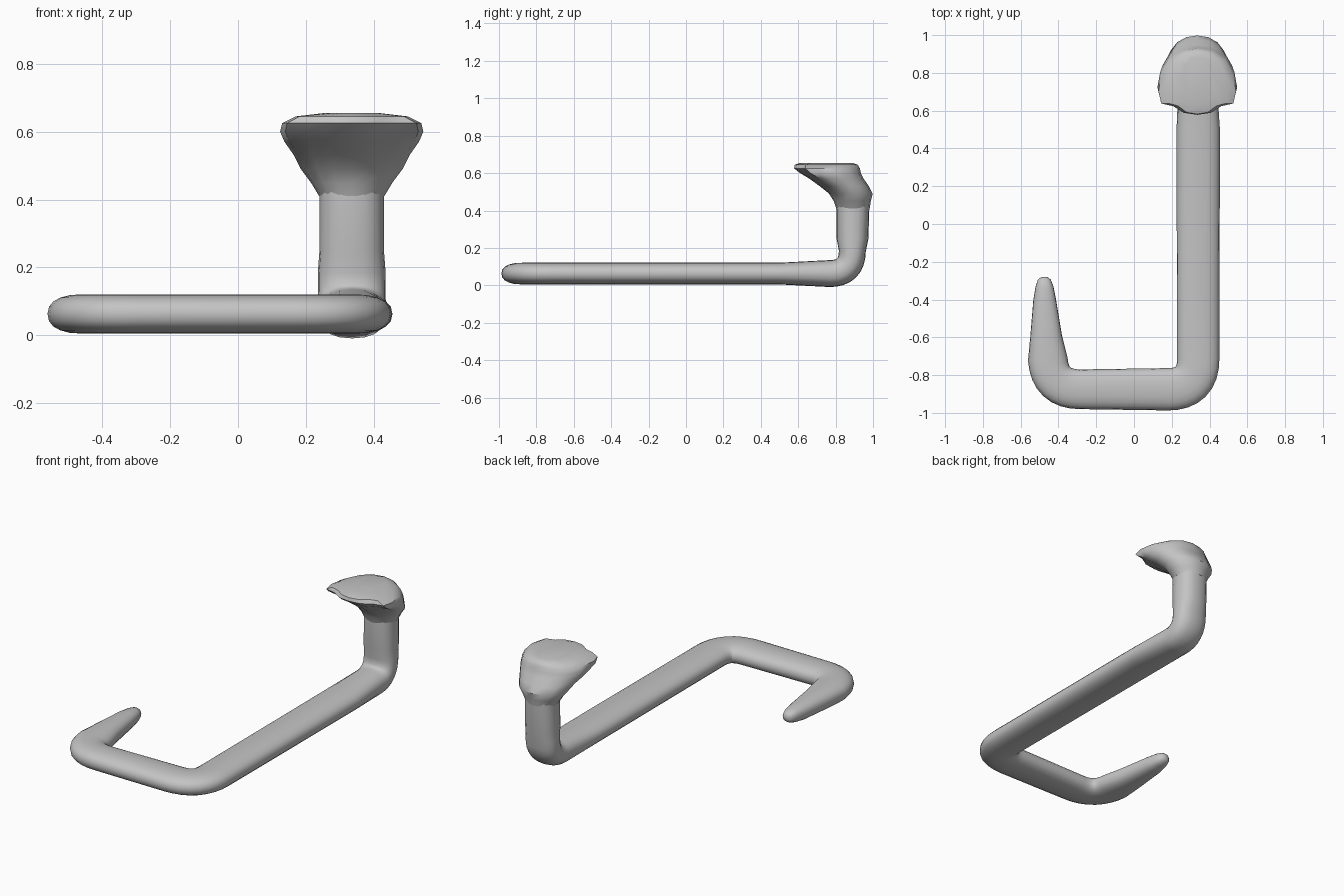
import bpy, bmesh, math
from mathutils import Vector

if "Cube" in bpy.data.objects:
    bpy.data.objects.remove(bpy.data.objects["Cube"])

grey = bpy.data.materials.new("plain grey")
grey.use_nodes = True
grey.diffuse_color = (0.55, 0.55, 0.55, 1)
grey.node_tree.nodes["Principled BSDF"].inputs["Base Color"].default_value = grey.diffuse_color


def loft(name, rings, angle):
    """Skin a list of equal-length point rings and cap both ends."""
    bm = bmesh.new()
    loops = [[bm.verts.new(p) for p in ring] for ring in rings]
    count = len(loops[0])
    for a, b in zip(loops, loops[1:]):
        for i in range(count):
            j = (i + 1) % count
            bm.faces.new((a[i], a[j], b[j], b[i]))
    bm.faces.new(loops[0])
    bm.faces.new(loops[-1])
    bmesh.ops.recalc_face_normals(bm, faces=bm.faces)
    mesh = bpy.data.meshes.new(name)
    bm.to_mesh(mesh)
    bm.free()
    mesh.materials.append(grey)
    obj = bpy.data.objects.new(name, mesh)
    bpy.context.collection.objects.link(obj)
    bpy.ops.object.select_all(action='DESELECT')
    obj.select_set(True)
    bpy.context.view_layer.objects.active = obj
    bpy.ops.object.shade_smooth_by_angle(angle=math.radians(angle))
    return obj


# Body path: x, y, z, half width, half height, corner trim
stations = [
    (-0.475, -0.28, 0.07, 0.016, 0.016, 0),
    (-0.475, -0.295, 0.07, 0.034, 0.030, 0),
    (-0.474, -0.33, 0.068, 0.047, 0.040, 0),
    (-0.473, -0.40, 0.066, 0.060, 0.048, 0),
    (-0.465, -0.60, 0.063, 0.085, 0.057, 0),
    (-0.445, -0.875, 0.063, 0.105, 0.058, 0.16),
    (0.34, -0.875, 0.063, 0.112, 0.058, 0.16),
    (0.34, 0.50, 0.063, 0.115, 0.058, 0),
    (0.335, 0.888, 0.063, 0.100, 0.072, 0.12),
    (0.335, 0.89, 0.25, 0.095, 0.085, 0),
    (0.335, 0.893, 0.44, 0.095, 0.088, 0),
]

# Round the corners of the path
samples = []
for k, s in enumerate(stations):
    p, size, trim = Vector(s[:3]), Vector(s[3:5]), s[5]
    if not trim:
        samples.append((p, size))
        continue
    before = (Vector(stations[k - 1][:3]) - p).normalized() * trim
    after = (Vector(stations[k + 1][:3]) - p).normalized() * trim
    for n in range(9):
        t = n / 8
        samples.append((p + before * (1 - t) ** 2 + after * t * t, size))

# Sweep a softened oval along the path
SIDES = 20
body_rings = []
for k, (p, size) in enumerate(samples):
    ahead = samples[min(k + 1, len(samples) - 1)][0]
    behind = samples[max(k - 1, 0)][0]
    tangent = (ahead - behind).normalized()
    if p.y > 0.4:
        side = Vector((1, 0, 0))
    else:
        side = tangent.cross(Vector((0, 0, 1))).normalized()
    up = side.cross(tangent)
    ring = []
    for i in range(SIDES):
        a = math.tau * i / SIDES
        c, s = math.cos(a), math.sin(a)
        u = math.copysign(abs(c) ** 0.85, c) * size.x
        v = math.copysign(abs(s) ** 0.85, s) * size.y
        ring.append(p + side * u + up * v)
    body_rings.append(ring)
loft("body", body_rings, 50)

# Head: the neck oval flares into a flat-topped hood with a pointed snout
hood = [(0, 0), (0.35, 0.03), (0.62, 0.13), (0.93, 0.17), (1, 0.35),
        (0.93, 0.6), (0.72, 0.82), (0.4, 0.96), (0, 1)]
# height, half width, front y, back y, hood blend
levels = [
    (0.41, 0.096, 0.804, 0.982, 0),
    (0.45, 0.120, 0.790, 0.988, 0.1),
    (0.49, 0.150, 0.765, 0.998, 0.25),
    (0.53, 0.170, 0.715, 0.978, 0.5),
    (0.57, 0.198, 0.660, 0.950, 0.8),
    (0.60, 0.211, 0.610, 0.935, 1),
    (0.625, 0.205, 0.578, 0.930, 1),
    (0.645, 0.165, 0.582, 0.918, 1),
    (0.655, 0.080, 0.610, 0.890, 0.7),
]
head_rings = []
for z, half, front, back, blend in levels:
    outline = []
    for i, (hx, hy) in enumerate(hood):
        a = math.pi * i / 8
        x = math.sin(a) * (1 - blend) + hx * blend
        y = (1 - math.cos(a)) / 2 * (1 - blend) + hy * blend
        outline.append((x * half, front + y * (back - front)))
    outline += [(-x, y) for x, y in outline[-2:0:-1]]
    head_rings.append([(0.335 + x, y, z) for x, y in outline])
loft("head", head_rings, 40)
